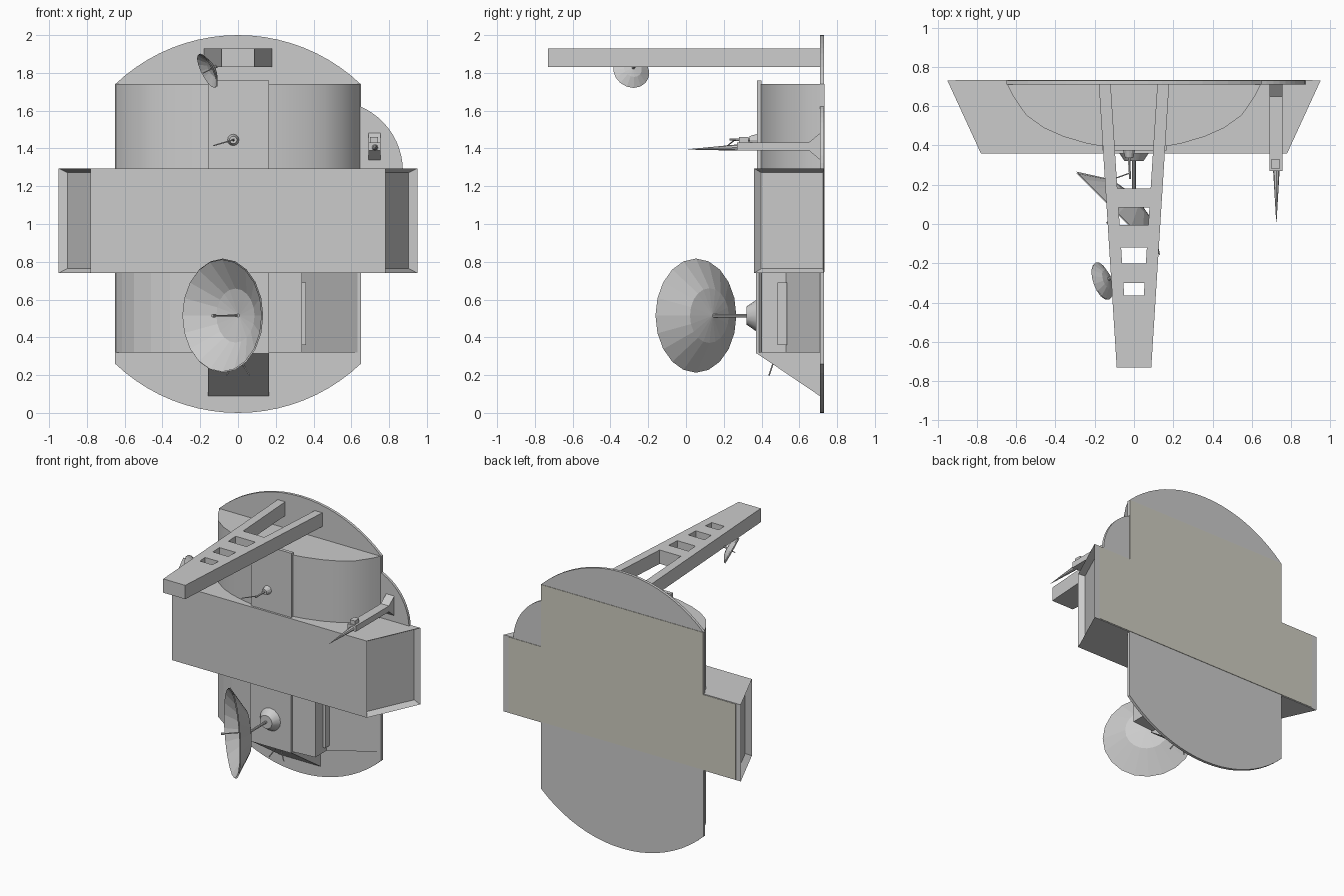
import bpy, bmesh, math
from mathutils import Vector

if "Cube" in bpy.data.objects:
    bpy.data.objects.remove(bpy.data.objects["Cube"])


def finish(name, bm, smooth=False):
    bmesh.ops.recalc_face_normals(bm, faces=bm.faces)
    me = bpy.data.meshes.new(name)
    bm.to_mesh(me)
    bm.free()
    ob = bpy.data.objects.new(name, me)
    bpy.context.collection.objects.link(ob)
    if smooth:
        bpy.context.view_layer.objects.active = ob
        ob.select_set(True)
        bpy.ops.object.shade_smooth_by_angle(angle=math.radians(35))
        ob.select_set(False)
    return ob


def prism(name, pts, a, b, axis, smooth=False):
    """Extrude a 2D outline along the named axis from a to b."""
    put = {'x': lambda p, t: (t, p[0], p[1]),
           'y': lambda p, t: (p[0], t, p[1]),
           'z': lambda p, t: (p[0], p[1], t)}[axis]
    bm = bmesh.new()
    lo = [bm.verts.new(put(p, a)) for p in pts]
    hi = [bm.verts.new(put(p, b)) for p in pts]
    n = len(pts)
    bm.faces.new(lo)
    bm.faces.new(hi)
    for i in range(n):
        bm.faces.new((lo[i], lo[(i + 1) % n], hi[(i + 1) % n], hi[i]))
    return finish(name, bm, smooth)


def box(name, x0, x1, y0, y1, z0, z1):
    return prism(name, [(x0, y0), (x1, y0), (x1, y1), (x0, y1)], z0, z1, 'z')


def cone(name, p, q, r1, r2, n=10):
    p, q = Vector(p), Vector(q)
    d = q - p
    bm = bmesh.new()
    bmesh.ops.create_cone(bm, cap_ends=True, segments=n, radius1=r1, radius2=r2, depth=d.length)
    ob = finish(name, bm, n > 12)
    ob.location = (p + q) / 2
    ob.rotation_euler = d.to_track_quat('Z', 'Y').to_euler()
    return ob


def dish(name, centre, facing, profile, n=20):
    """Thin revolved bowl; profile is (radius, depth behind the rim)."""
    outer = [(r, -d) for r, d in profile]
    inner = [(r * 0.985, -d + 0.006) for r, d in reversed(profile)]
    bm = bmesh.new()
    vs = [bm.verts.new((r, 0, z)) for r, z in outer + inner]
    es = [bm.edges.new(e) for e in zip(vs, vs[1:])]
    bmesh.ops.spin(bm, geom=vs + es, axis=(0, 0, 1), cent=(0, 0, 0), angle=2 * math.pi, steps=n)
    bmesh.ops.remove_doubles(bm, verts=bm.verts, dist=0.0005)
    ob = finish(name, bm)
    ob.location = centre
    ob.rotation_euler = Vector(facing).to_track_quat('Z', 'Y').to_euler()
    return ob


def arc(cx, cz, r, a0, a1, n):
    return [(cx + r * math.cos(a0 + (a1 - a0) * i / n),
             cz + r * math.sin(a0 + (a1 - a0) * i / n)) for i in range(n + 1)]


# Back plate with curved top and bottom, plus the side disc
R = 0.943
h = math.asin(0.65 / R)
plate = arc(0, 2 - R, R, math.pi / 2 - h, math.pi / 2 + h, 20)
plate += arc(0, R, R, 1.5 * math.pi - h, 1.5 * math.pi + h, 20)
prism("back_plate", plate, 0.71, 0.73, 'y')
prism("side_disc", arc(0.5, 1.28, 0.373, -0.1, math.radians(68), 12) + [(0.6, 1.24)], 0.71, 0.73, 'y')

# Upper curved housing
right = [(0.10, 0.385), (0.24, 0.41), (0.36, 0.445), (0.46, 0.49), (0.55, 0.555), (0.615, 0.65), (0.65, 0.72)]
left = [(-x, y) for x, y in reversed(right)]
prism("upper_housing", left + right, 1.27, 1.74, 'z', True)

# Lower housing, cut back on its right side
low = left + [(0.10, 0.385), (0.16, 0.385), (0.34, 0.40), (0.34, 0.53), (0.65, 0.72)]
prism("lower_housing", low, 0.32, 0.76, 'z')
box("lower_side_rail", 0.325, 0.36, 0.485, 0.535, 0.36, 0.69)

# Central front panel and the sloped foot beneath it
box("front_panel_upper", -0.16, 0.165, 0.375, 0.40, 1.27, 1.76)
box("front_panel_lower", -0.16, 0.165, 0.37, 0.40, 0.315, 0.76)
prism("sloped_foot", [(0.37, 0.318), (0.715, 0.085), (0.715, 0.33), (0.37, 0.33)], -0.16, 0.165, 'x')

# Wide crosswise block with recessed ends
block = prism("cross_block", [(-0.95, 0.73), (-0.78, 0.36), (0.78, 0.36), (0.95, 0.73)], 0.74, 1.295, 'z')
bm = bmesh.new()
bm.from_mesh(block.data)
bm.normal_update()
ends = [f for f in bm.faces if abs(f.normal.x) > 0.5]
bmesh.ops.inset_individual(bm, faces=ends, thickness=0.033, depth=-0.04)
bm.to_mesh(block.data)
bm.free()

# Pale rear cover behind the block and the upper housing
cover = prism("rear_cover", [(-0.65, 1.74), (-0.65, 1.29), (-0.91, 1.29), (-0.91, 0.745), (0.91, 0.745),
                             (0.91, 1.29), (0.65, 1.29), (0.65, 1.74)], 0.729, 0.733, 'y')
mat = bpy.data.materials.new("pale_cover")
mat.diffuse_color = (0.62, 0.61, 0.53, 1)
mat.use_nodes = True
mat.node_tree.nodes["Principled BSDF"].inputs["Base Color"].default_value = mat.diffuse_color
cover.data.materials.append(mat)


# Tapered ladder boom
def outer_x(y):
    return 0.18 - (0.73 - y) * 0.063


def inner_x(y):
    return 0.12 - (0.73 - y) * 0.064


for s, side in ((1, "right"), (-1, "left")):
    pts = [(s * outer_x(y), y) for y in (-0.73, 0.73)] + [(s * inner_x(y), y) for y in (0.73, -0.73)]
    prism("boom_rail_" + side, pts, 1.83, 1.93, 'z')
for i, (y0, y1) in enumerate([(-0.73, -0.365), (-0.30, -0.20), (-0.12, -0.005), (0.085, 0.18)]):
    prism("boom_rung_%d" % i, [(-inner_x(y0), y0), (inner_x(y0), y0), (inner_x(y1), y1), (-inner_x(y1), y1)],
          1.83, 1.93, 'z')

# Large dish with mount and feed
dish("large_dish", (-0.08, 0.053, 0.515), (-1, -1, 0), [(0.302, 0), (0.145, 0.10), (0, 0.125)])
cone("dish_mount", (0, 0.375, 0.515), (0, 0.32, 0.515), 0.085, 0.048, 16)
cone("dish_stem", (0, 0.33, 0.515), (0, 0.13, 0.515), 0.009, 0.009, 8)
cone("dish_feed", (0, 0.14, 0.515), (-0.125, 0.01, 0.515), 0.005, 0.004, 8)
cone("dish_feed_tip", (-0.12, 0.015, 0.515), (-0.135, 0.0, 0.515), 0.009, 0.009, 8)

# Small dish under the boom
f = Vector((-0.85, -0.30, -0.43)).normalized()
c = Vector((-0.16, -0.29, 1.812))
dish("small_dish", c, f, [(0.1, 0), (0.05, 0.028), (0, 0.036)], 16)
cone("small_dish_stem", c - f * 0.03, c - f * 0.08, 0.008, 0.008, 8)
cone("small_dish_feed", c - f * 0.03, c + f * 0.03, 0.003, 0.003, 6)

# Side arm with spike
prism("side_arm", [(0.715, 1.335), (0.715, 1.485), (0.65, 1.432), (0.27, 1.432), (0.27, 1.39), (0.65, 1.39)],
      0.69, 0.755, 'x')
box("arm_sight", 0.70, 0.74, 0.28, 0.33, 1.43, 1.46)
cone("arm_spike", (0.725, 0.28, 1.405), (0.725, 0.01, 1.395), 0.017, 0.001, 8)

# Small antenna on the front panel
cone("antenna_base", (-0.025, 0.38, 1.445), (-0.025, 0.335, 1.445), 0.032, 0.02, 12)
cone("antenna_post", (-0.025, 0.34, 1.445), (-0.02, 0.23, 1.447), 0.008, 0.005, 6)
cone("antenna_arm", (-0.02, 0.26, 1.447), (-0.13, 0.22, 1.415), 0.004, 0.003, 6)

# Thin fin antenna pair at the foot
for x in (-0.06, 0.06):
    cone("foot_strut", (x, 0.44, 0.20), (x * 0.4, 0.46, 0.26), 0.004, 0.004, 6)
